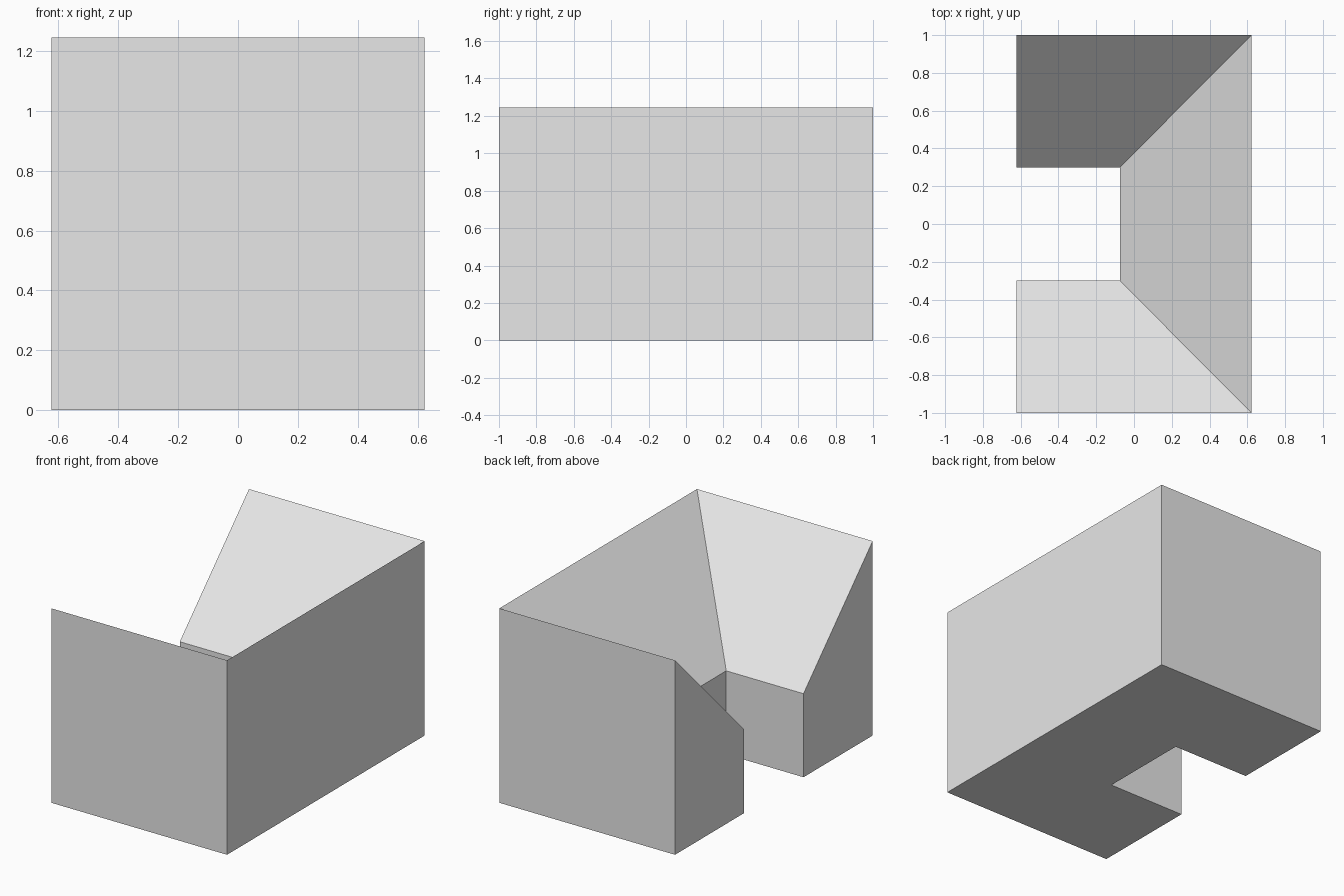
import bpy
import bmesh

cube = bpy.data.objects.get("Cube")
if cube:
    bpy.data.objects.remove(cube, do_unlink=True)

# Single plain grey
GREY = (0.8, 0.8, 0.8, 1.0)
mat = bpy.data.materials.new("light_grey")
mat.use_nodes = True
mat.diffuse_color = GREY
mat.node_tree.nodes["Principled BSDF"].inputs["Base Color"].default_value = GREY

# Plan dimensions: outer box, inner notch open towards -x
HALF_X, HALF_Y = 0.6225, 1.0
NOTCH_X, NOTCH_Y = -0.075, 0.3
OUTER_H, INNER_H = 1.245, 0.535

# Path of the U, each stop giving its outer and inner corner
outer = [(-HALF_X, -HALF_Y), (HALF_X, -HALF_Y), (HALF_X, HALF_Y), (-HALF_X, HALF_Y)]
inner = [(-HALF_X, -NOTCH_Y), (NOTCH_X, -NOTCH_Y), (NOTCH_X, NOTCH_Y), (-HALF_X, NOTCH_Y)]

bm = bmesh.new()
sections = []
for (ox, oy), (ix, iy) in zip(outer, inner):
    section = [(ox, oy, 0), (ox, oy, OUTER_H), (ix, iy, INNER_H), (ix, iy, 0)]
    sections.append([bm.verts.new(p) for p in section])

# Walls, sloped roof and underside, mitred at the corners
for a, b in zip(sections, sections[1:]):
    for i in range(4):
        j = (i + 1) % 4
        bm.faces.new((a[i], b[i], b[j], a[j]))

# End caps of the two wings
bm.faces.new(sections[0])
bm.faces.new(sections[-1])
bmesh.ops.recalc_face_normals(bm, faces=bm.faces)

mesh = bpy.data.meshes.new("sloped_u_block")
bm.to_mesh(mesh)
bm.free()
mesh.materials.append(mat)
block = bpy.data.objects.new("sloped_u_block", mesh)
bpy.context.collection.objects.link(block)
